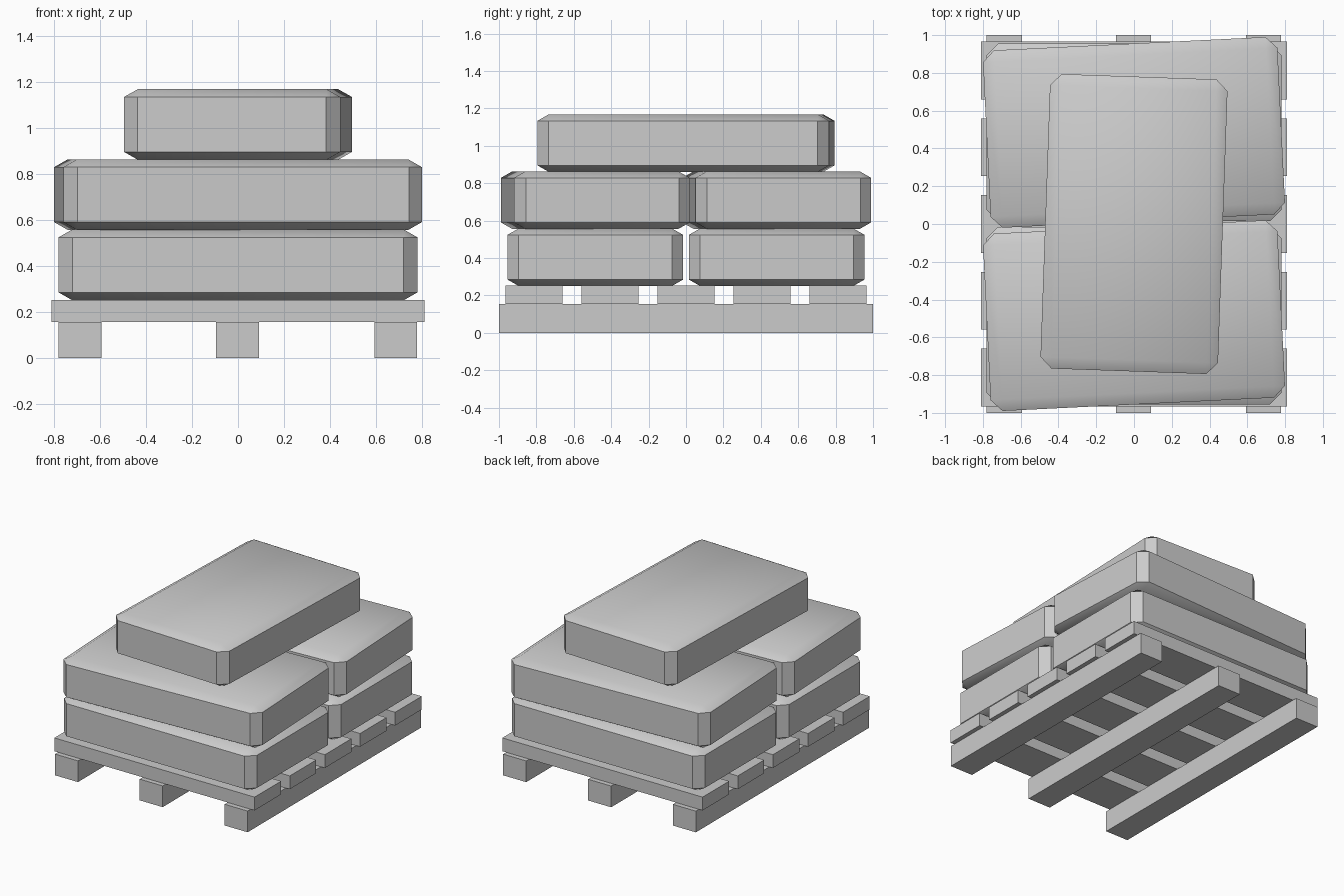
import bpy, bmesh
from math import radians
from mathutils import Matrix

cube = bpy.data.objects.get("Cube")
if cube:
    bpy.data.objects.remove(cube, do_unlink=True)

# One plain grey for everything
GREY = (0.6, 0.6, 0.6, 1)
grey = bpy.data.materials.new("plain_grey")
grey.use_nodes = True
grey.diffuse_color = GREY
grey.node_tree.nodes["Principled BSDF"].inputs["Base Color"].default_value = GREY


def box(name, size, centre, chamfer=0, flatten=1, turn=0):
    """Box, optionally with chamfered edges that are flattened in height."""
    bm = bmesh.new()
    bmesh.ops.create_cube(bm, size=1)
    bmesh.ops.scale(bm, vec=(size[0], size[1], size[2] / flatten), verts=bm.verts)
    if chamfer:
        bmesh.ops.bevel(bm, geom=bm.edges[:], offset=chamfer, segments=1,
                        affect='EDGES', profile=0.5)
    bmesh.ops.scale(bm, vec=(1, 1, flatten), verts=bm.verts)
    mesh = bpy.data.meshes.new(name)
    bm.to_mesh(mesh)
    bm.free()
    mesh.materials.append(grey)
    obj = bpy.data.objects.new(name, mesh)
    bpy.context.collection.objects.link(obj)
    obj.matrix_world = Matrix.Translation(centre) @ Matrix.Rotation(radians(turn), 4, 'Z')
    return obj


# Pallet: three runners carrying five deck boards
for side, x in (("right", -0.687), ("middle", -0.002), ("left", 0.685)):
    box(f"pallet_runner_{side}", (0.186, 2, 0.155), (x, 0, 0.0775))
for i in range(5):
    box(f"pallet_board_{i + 1}", (1.62, 0.306, 0.097), (0, (i - 2) * 0.406, 0.2035))

# Sacks: two straight, two slightly turned, one laid across the top
SACK = (1.56, 0.94, 0.307)
BASE, STEP = 0.404, 0.305
sacks = []
for side, s in (("front", -1), ("back", 1)):
    for level, y, turn in ((0, 0.485, 0), (1, 0.485, 2.8)):
        name = f"{('lower', 'upper')[level]}_sack_{side}"
        sacks.append(box(name, SACK, (0, s * y, BASE + level * STEP), 0.06, 0.57, turn))
sacks.append(box("top_sack", SACK, (0, 0, BASE + 2 * STEP), 0.06, 0.57, 88))

# Soft shading on the shallow chamfers, sharp at the sides
bpy.ops.object.select_all(action='DESELECT')
for sack in sacks:
    sack.select_set(True)
bpy.context.view_layer.objects.active = sacks[0]
bpy.ops.object.shade_smooth_by_angle(angle=radians(30))
